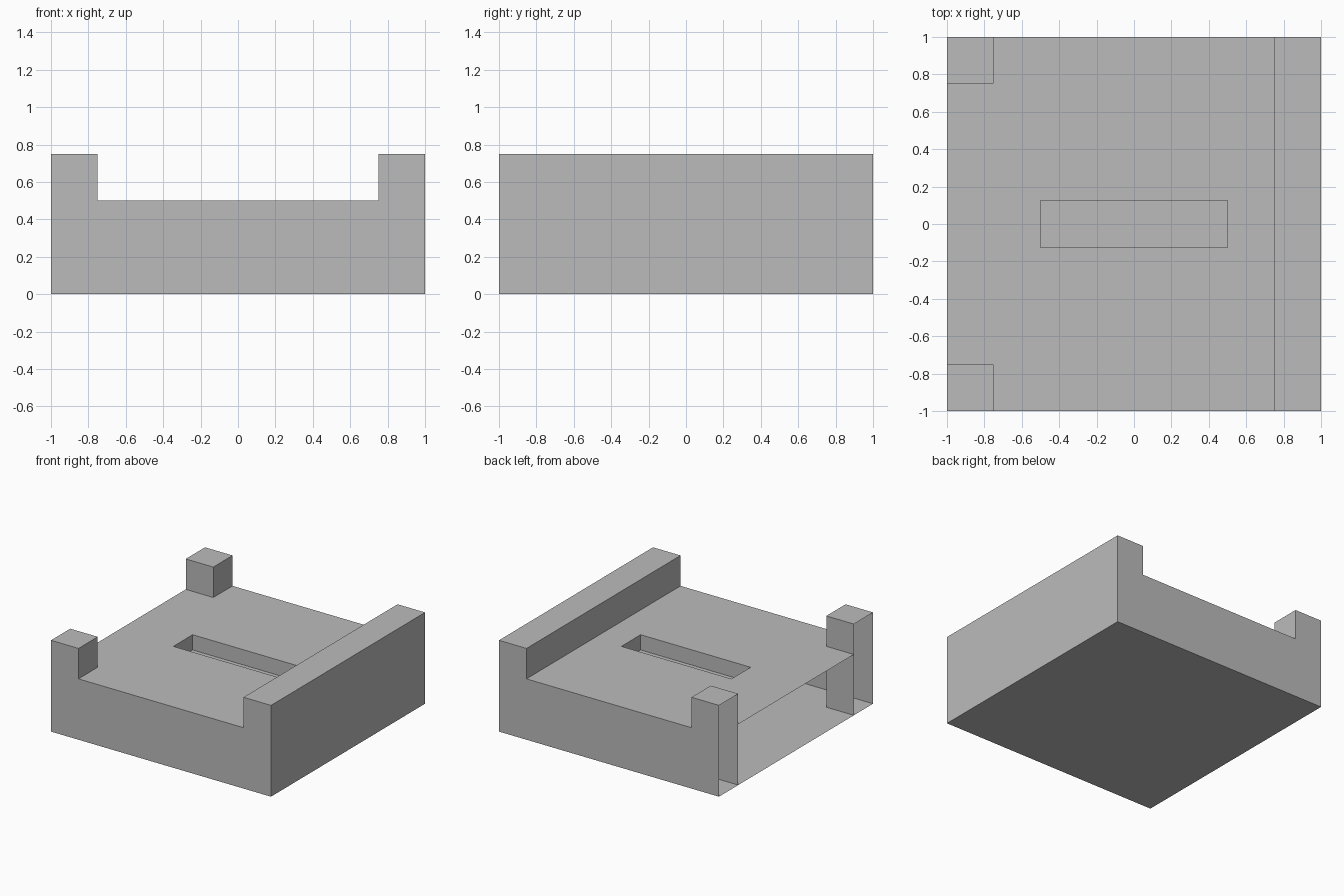
import bpy
import bmesh

cube = bpy.data.objects.get("Cube")
if cube:
    bpy.data.objects.remove(cube, do_unlink=True)

# Single matte grey
GREY = (0.5, 0.5, 0.5, 1.0)
grey = bpy.data.materials.new("plain_grey")
grey.use_nodes = True
grey.diffuse_color = GREY
grey.node_tree.nodes["Principled BSDF"].inputs["Base Color"].default_value = GREY

HALF, INNER, DECK_Z, TOP_Z = 1.0, 0.75, 0.5, 0.75
SLOT_X, SLOT_Y, SLOT_Z = 0.5, 0.125, 0.375


def finish(name, bm):
    mesh = bpy.data.meshes.new(name)
    bm.to_mesh(mesh)
    bm.free()
    mesh.materials.append(grey)
    obj = bpy.data.objects.new(name, mesh)
    bpy.context.collection.objects.link(obj)
    return obj


def open_box(name, lo, hi, keep, inward=False):
    """Box keeping only the listed sides, such as '+x' or '-z'."""
    bm = bmesh.new()
    bmesh.ops.create_cube(bm, size=1)
    bm.normal_update()
    drop = []
    for face in bm.faces:
        axis = max(range(3), key=lambda i: abs(face.normal[i]))
        side = ("+" if face.normal[axis] > 0 else "-") + "xyz"[axis]
        if side not in keep:
            drop.append(face)
    bmesh.ops.delete(bm, geom=drop, context="FACES")
    for v in bm.verts:
        v.co = [lo[i] + (v.co[i] + 0.5) * (hi[i] - lo[i]) for i in range(3)]
    if inward:
        bmesh.ops.reverse_faces(bm, faces=bm.faces[:])
    return finish(name, bm)


# Floor and the two end walls between the posts and the rail
open_box("floor", (-HALF, -HALF, 0), (HALF, HALF, TOP_Z), ["-z"])
open_box("end_walls", (-INNER, -HALF, 0), (INNER, HALF, DECK_Z), ["-y", "+y"])

# Full-length side rail
open_box("side_rail", (INNER, -HALF, 0), (HALF, HALF, TOP_Z),
         ["-x", "+x", "-y", "+y", "+z"])

# Corner posts, hollow towards the open side
for name, y in (("front_post", -HALF), ("back_post", INNER)):
    open_box(name, (-HALF, y, 0), (-INNER, y + HALF - INNER, TOP_Z),
             ["+x", "-y", "+y", "+z"])

# Thin deck with corner cut-outs and a central slot opening
xs = [-HALF, -INNER, -SLOT_X, SLOT_X, INNER]
ys = [-HALF, -INNER, -SLOT_Y, SLOT_Y, INNER, HALF]
bm = bmesh.new()
for x0, x1 in zip(xs, xs[1:]):
    for y0, y1 in zip(ys, ys[1:]):
        cx, cy = (x0 + x1) / 2, (y0 + y1) / 2
        corner = cx < -INNER and abs(cy) > INNER
        slot = abs(cx) < SLOT_X and abs(cy) < SLOT_Y
        if not corner and not slot:
            bm.faces.new([bm.verts.new((x, y, DECK_Z)) for x, y in
                          ((x0, y0), (x1, y0), (x1, y1), (x0, y1))])
bmesh.ops.remove_doubles(bm, verts=bm.verts[:], dist=0.001)
finish("deck", bm)

# Recessed slot walls and bottom
open_box("deck_slot", (-SLOT_X, -SLOT_Y, SLOT_Z), (SLOT_X, SLOT_Y, DECK_Z),
         ["-x", "+x", "-y", "+y", "-z"], inward=True)
